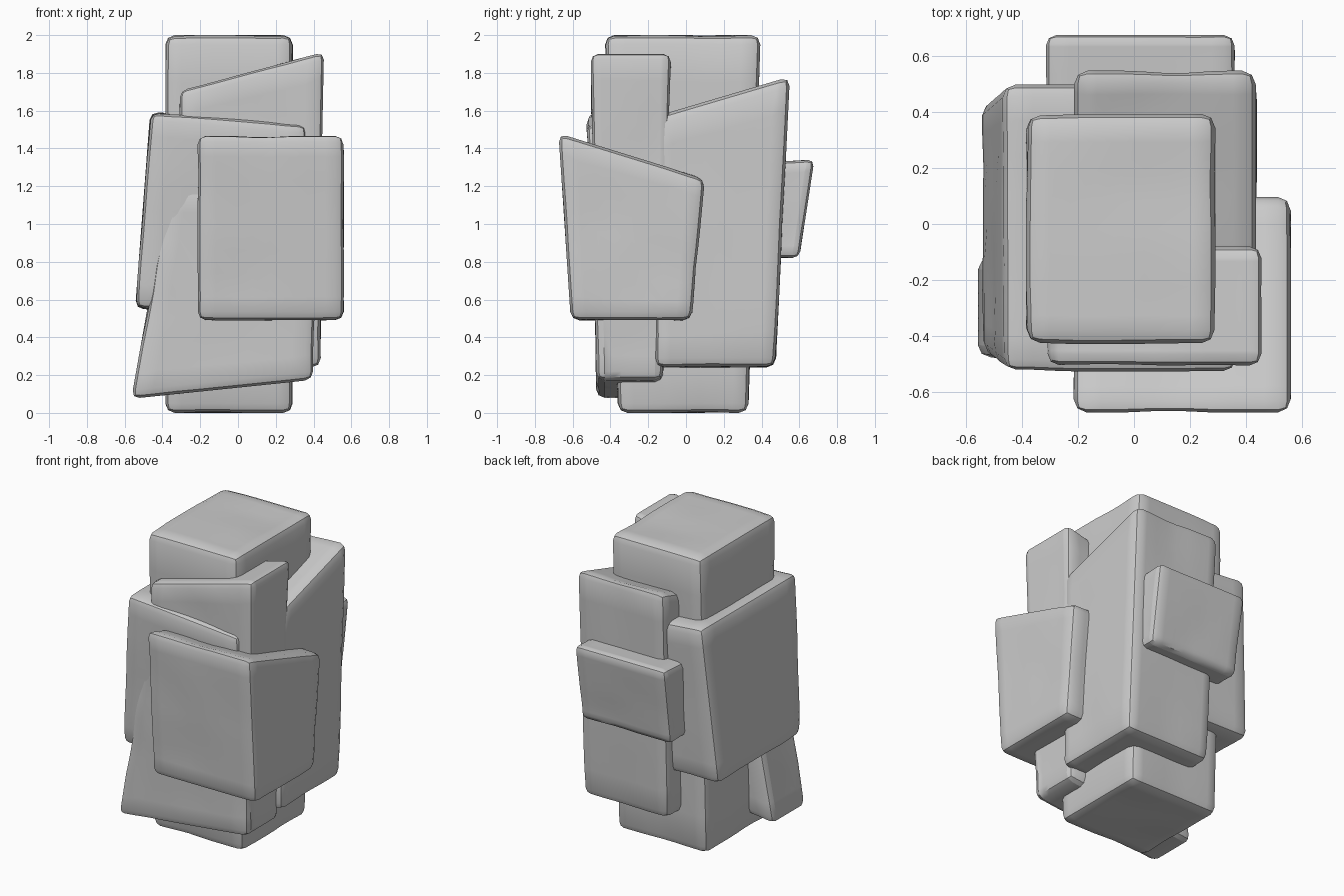
import bpy, bmesh, math
from mathutils import Vector, noise

if "Cube" in bpy.data.objects:
    bpy.data.objects.remove(bpy.data.objects["Cube"])


def block(name, bottom, top, zb, zt, bevel=0.05, seed=0.0):
    """Chipped stone block. bottom/top = (x0, x1, y0, y1);
    zb/zt = (mean height, tilt along x, tilt along y)."""
    bm = bmesh.new()
    bmesh.ops.create_cube(bm, size=2)
    for v in bm.verts:
        sx, sy = v.co.x, v.co.y
        r, z = (top, zt) if v.co.z > 0 else (bottom, zb)
        v.co = (r[1] if sx > 0 else r[0], r[3] if sy > 0 else r[2],
                z[0] + z[1] * sx + z[2] * sy)
    bmesh.ops.subdivide_edges(bm, edges=bm.edges[:], cuts=7, use_grid_fill=True)
    # worn edges
    hard = [e for e in bm.edges if e.calc_face_angle(0) > 0.6]
    bmesh.ops.bevel(bm, geom=hard, offset=bevel, segments=2, profile=0.5,
                    affect='EDGES', clamp_overlap=True)
    # gentle uneven surface, inward only
    bm.normal_update()
    moves = []
    for v in bm.verts:
        n = noise.noise(v.co * 3.5 + Vector((seed, seed * 2, 0)))
        moves.append((v, v.normal * (-0.012 * max(0.0, n + 0.1))))
    for v, d in moves:
        v.co += d
    me = bpy.data.meshes.new(name)
    bm.to_mesh(me)
    bm.free()
    ob = bpy.data.objects.new(name, me)
    bpy.context.collection.objects.link(ob)
    bpy.context.view_layer.objects.active = ob
    bpy.ops.object.select_all(action='DESELECT')
    ob.select_set(True)
    bpy.ops.object.shade_smooth_by_angle(angle=math.radians(40))
    return ob


# tall central column
block("core_block", (-.385, .29, -.36, .33), (-.385, .29, -.43, .395),
      (0, 0, 0), (2.0, 0, 0), .05, 1)
# front right slab, top falls towards the back
block("front_right_block", (-.215, .56, -.61, .03), (-.215, .56, -.675, .10),
      (.49, 0, 0), (1.36, 0, -.12), .045, 2)
# upper front slab, top rises to the right
block("upper_front_block", (-.30, .43, -.48, -.10), (-.31, .455, -.505, -.08),
      (.70, 0, 0), (1.81, .10, 0), .04, 3)
# lower front foot, leaning in towards the top
block("lower_front_block", (-.565, .40, -.475, -.12), (-.365, .42, -.50, -.09),
      (.125, .05, 0), (1.2, 0, 0), .045, 4)
# large rear right slab, top rises to the back
block("rear_right_block", (-.20, .44, -.165, .475), (-.215, .435, -.16, .55),
      (.24, 0, 0), (1.675, 0, .105), .05, 5)
# small block stuck to the back
block("back_block", (-.31, .36, .30, .60), (-.315, .36, .30, .68),
      (.82, 0, 0), (1.33, 0, .012), .04, 6)
# large left slab, wider at the foot
block("left_block", (-.545, .34, -.46, .43), (-.465, .365, -.53, .50),
      (.54, -.01, 0), (1.56, -.035, 0), .045, 7)
